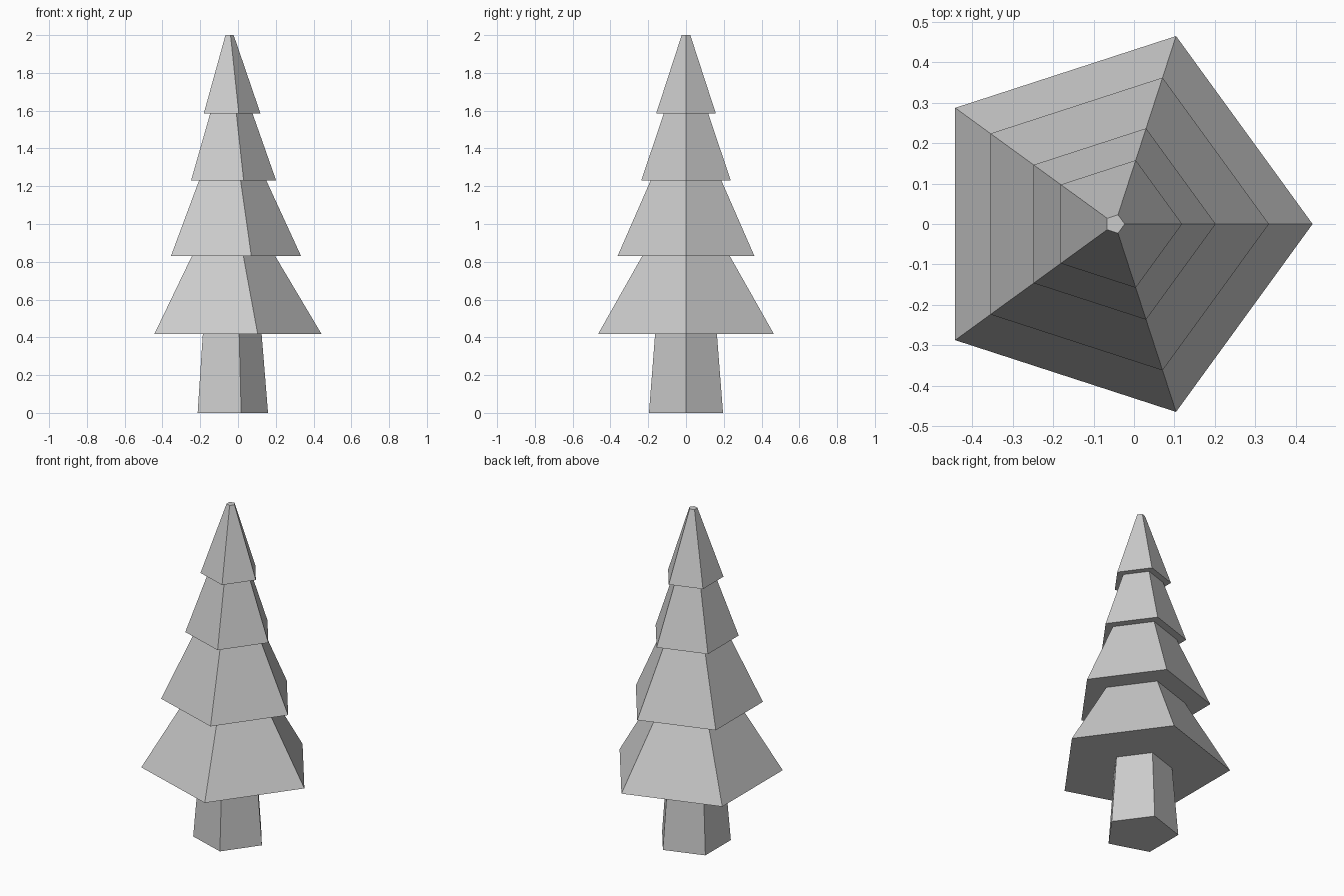
import bpy, bmesh, math

if "Cube" in bpy.data.objects:
    bpy.data.objects.remove(bpy.data.objects["Cube"])

SIDES = 5
CX = -0.047  # axis offset so the pentagonal tree is centred by its bounds


def pentagon_lathe(name, profile, cap_bottom=False, cap_top=False):
    """Sweep an (radius, z) profile around five flat sides, corner towards +x."""
    bm = bmesh.new()
    rings = []
    for r, z in profile:
        rings.append([bm.verts.new((CX + r * math.cos(math.tau * i / SIDES),
                                    r * math.sin(math.tau * i / SIDES), z))
                      for i in range(SIDES)])
    for low, high in zip(rings, rings[1:]):
        for i in range(SIDES):
            j = (i + 1) % SIDES
            bm.faces.new((low[i], low[j], high[j], high[i]))
    if cap_bottom:
        bm.faces.new(rings[0][::-1])
    if cap_top:
        bm.faces.new(rings[-1])
    mesh = bpy.data.meshes.new(name)
    bm.to_mesh(mesh)
    bm.free()
    obj = bpy.data.objects.new(name, mesh)
    bpy.context.collection.objects.link(obj)
    return obj


# Tapered trunk, open where it meets the foliage
TRUNK_TOP = (0.172, 0.418)
pentagon_lathe("trunk", [(0.206, 0.0), TRUNK_TOP], cap_bottom=True)

# Foliage: four stepped tiers (bottom radius, top radius, bottom z, top z)
tiers = [
    (0.489, 0.244, 0.418, 0.83),
    (0.381, 0.197, 0.83, 1.23),
    (0.249, 0.124, 1.23, 1.585),
    (0.166, 0.024, 1.585, 2.0),
]
profile = [TRUNK_TOP]
for r_low, r_high, z_low, z_high in tiers:
    profile += [(r_low, z_low), (r_high, z_high)]
pentagon_lathe("foliage", profile, cap_top=True)
